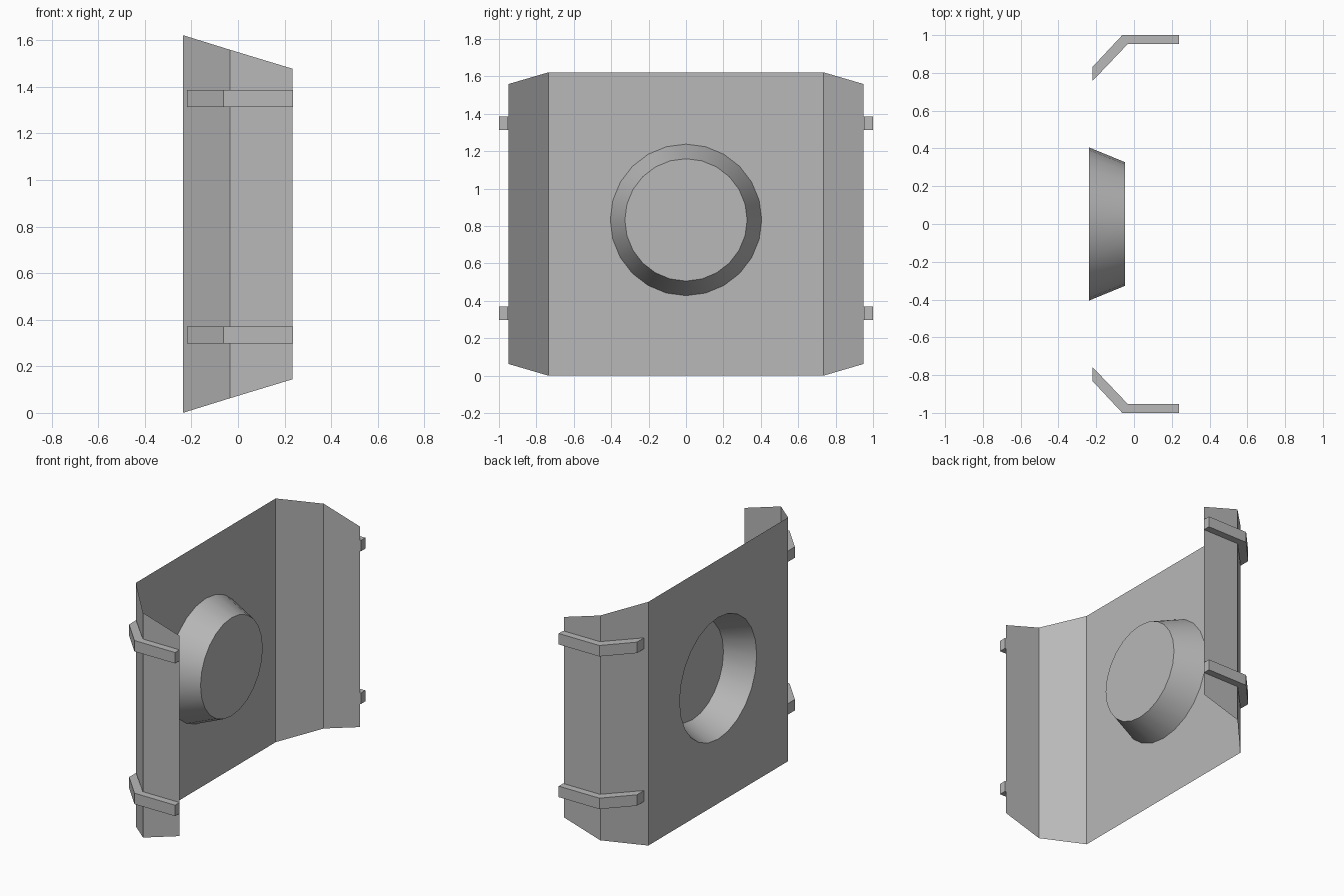
import bpy, bmesh, math

if "Cube" in bpy.data.objects:
    bpy.data.objects.remove(bpy.data.objects["Cube"])

grey = bpy.data.materials.new("plain grey")
grey.diffuse_color = (0.48, 0.48, 0.48, 1)
grey.use_nodes = True
grey.node_tree.nodes["Principled BSDF"].inputs["Base Color"].default_value = grey.diffuse_color

SEG, HOLE_Z = 24, 0.833
X0, X1, X2 = -0.237, -0.034, 0.233      # panel plane, flap bend, flap rear edge


def finish(name, bm):
    me = bpy.data.meshes.new(name)
    bm.to_mesh(me)
    bm.free()
    me.materials.append(grey)
    ob = bpy.data.objects.new(name, me)
    bpy.context.collection.objects.link(ob)
    return ob


def ring(bm, x, r):
    return [bm.verts.new((x, r * math.sin(2 * math.pi * i / SEG),
                          HOLE_Z + r * math.cos(2 * math.pi * i / SEG))) for i in range(SEG)]


def loop_edges(bm, vs):
    return [bm.edges.new((vs[i], vs[(i + 1) % len(vs)])) for i in range(len(vs))]


# main panel: flat sheet with a round hole
bm = bmesh.new()
corners = [bm.verts.new((X0, y, z)) for y, z in
           ((-0.735, 0), (0.735, 0), (0.735, 1.622), (-0.735, 1.622))]
edges = loop_edges(bm, corners) + loop_edges(bm, ring(bm, X0, 0.405))
bmesh.ops.triangle_fill(bm, use_beauty=True, edges=edges, normal=(-1, 0, 0))
for f in bm.faces:
    f.normal_update()
    if f.normal.x > 0:
        f.normal_flip()
finish("main_panel", bm)

# round recess: tapered wall and flat bottom
bm = bmesh.new()
a, b = ring(bm, X0, 0.405), ring(bm, -0.047, 0.327)
for i in range(SEG):
    j = (i + 1) % SEG
    bm.faces.new((a[i], a[j], b[j], b[i])).smooth = True
cap = bm.faces.new(b)
for e in cap.edges:
    e.smooth = False
bmesh.ops.recalc_face_normals(bm, faces=bm.faces)
cap.normal_update()
if cap.normal.x > 0:                     # visible side matches the panel
    bmesh.ops.reverse_faces(bm, faces=bm.faces)
finish("round_recess", bm)

# (x, y) outline of a strap, following the outside of a flap
STRAP = [(-0.22, 0.757), (-0.033, 0.953), (0.237, 0.953),
         (0.237, 1.0), (-0.062, 1.0), (-0.22, 0.831)]

for side, s in (("left", -1), ("right", 1)):
    # folded side flap, tapering in height towards the rear
    bm = bmesh.new()
    cols = [[bm.verts.new((x, s * y, z)) for z in (lo, 1.622 - lo)]
            for x, y, lo in ((X0, 0.735, 0), (X1, 0.95, 0.063), (X2, 0.95, 0.144))]
    for p, q in zip(cols, cols[1:]):
        f = bm.faces.new((p[0], q[0], q[1], p[1]))
        f.normal_update()
        if f.normal.y * s < 0:
            f.normal_flip()
    finish(side + "_flap", bm)

    # two bent straps per side
    for level, z in (("lower", 0.297), ("upper", 1.313)):
        bm = bmesh.new()
        f = bm.faces.new([bm.verts.new((x, s * y, z)) for x, y in STRAP])
        ext = bmesh.ops.extrude_face_region(bm, geom=[f], use_keep_orig=True)
        top = [g for g in ext["geom"] if isinstance(g, bmesh.types.BMVert)]
        bmesh.ops.translate(bm, verts=top, vec=(0, 0, 0.073))
        bmesh.ops.recalc_face_normals(bm, faces=bm.faces)
        finish(f"{side}_{level}_strap", bm)
